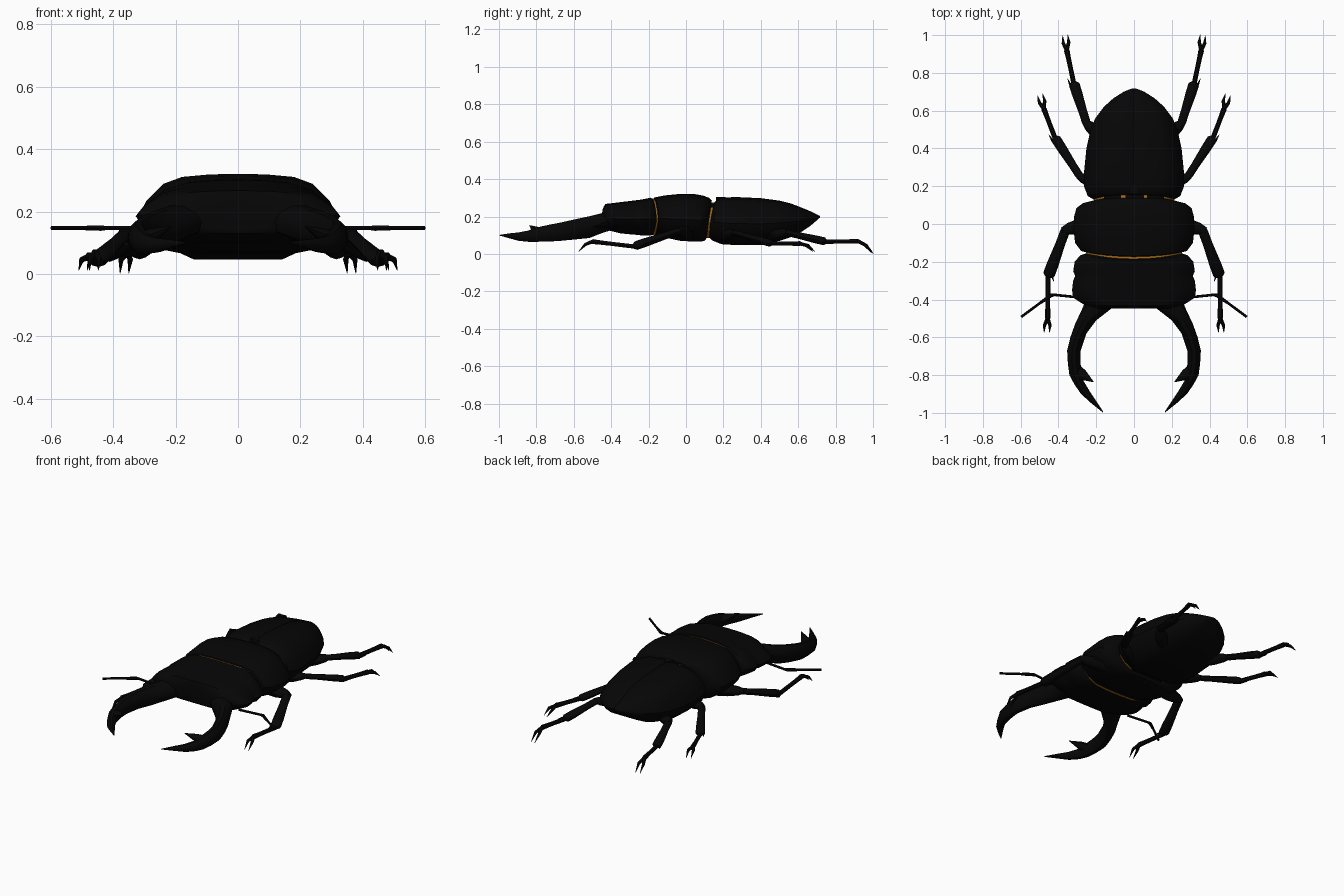
import bpy, bmesh, math
from mathutils import Vector

if "Cube" in bpy.data.objects:
    bpy.data.objects.remove(bpy.data.objects["Cube"])


def material(name, rgb):
    m = bpy.data.materials.new(name)
    m.diffuse_color = (*rgb, 1)
    m.use_nodes = True
    m.node_tree.nodes["Principled BSDF"].inputs["Base Color"].default_value = m.diffuse_color
    return m


BLACK = material("shell black", (0.0018, 0.0018, 0.0018))
ORANGE = material("joint orange", (0.40, 0.15, 0.012))


def loft(name, rings, mirror=False, mats=(BLACK,), angle=35):
    """Skin a list of equal-length closed rings and cap both ends."""
    bm = bmesh.new()
    vs = [[bm.verts.new(p) for p in r] for r in rings]
    n = len(rings[0])
    for a, b in zip(vs, vs[1:]):
        for i in range(n):
            j = (i + 1) % n
            bm.faces.new((a[i], a[j], b[j], b[i]))
    bm.faces.new(vs[0][::-1])
    bm.faces.new(vs[-1])
    bmesh.ops.recalc_face_normals(bm, faces=bm.faces)
    me = bpy.data.meshes.new(name)
    bm.to_mesh(me)
    bm.free()
    for m in mats:
        me.materials.append(m)
    ob = bpy.data.objects.new(name, me)
    bpy.context.collection.objects.link(ob)
    bpy.ops.object.select_all(action='DESELECT')
    ob.select_set(True)
    bpy.context.view_layer.objects.active = ob
    bpy.ops.object.shade_smooth_by_angle(angle=math.radians(angle))
    if mirror:
        ob.modifiers.new("mirror", 'MIRROR')
    return ob


# Half cross-section of the body: (width fraction, height fraction)
HALF = [(0, 1), (.04, 1), (.3, .99), (.56, .96), (.75, .87), (.92, .65), (1, .45),
        (.94, .28), (.75, .1), (.54, 0), (.25, 0), (0, 0)]


def section(y, w, lo, hi, bow=0, slant=0, groove=0):
    """One body ring; bow curves it in plan, slant tilts it in side view."""
    pts = []
    for fx, fz in HALF:
        z = lo + (hi - lo) * fz - (groove if fx == 0 and fz == 1 else 0)
        pts.append(Vector((fx * w, y - bow * (1 - fx * fx) + slant * (fz - 1), z)))
    left = [Vector((-p.x, p.y, p.z)) for p in pts[-2:0:-1]]
    return pts + left


def body(name, stations, **kw):
    return loft(name, [section(*s) for s in stations], **kw)


def tube(name, pts, radii, sides=8, flat=1.0, mirror=True):
    """Tapered limb along a path; flat squashes its vertical thickness."""
    pts = [Vector(p) for p in pts]
    rings = []
    for i, (p, r) in enumerate(zip(pts, radii)):
        t = (pts[min(i + 1, len(pts) - 1)] - pts[max(i - 1, 0)]).normalized()
        u = t.cross(Vector((0, 0, 1))).normalized()
        v = u.cross(t)
        rings.append([p + u * r * math.cos(a) + v * r * flat * math.sin(a)
                      for a in (2 * math.pi * k / sides for k in range(sides))])
    return loft(name, rings, mirror, angle=50)


# Wing cases with a centre groove
body("wing_cases", [
    (.147, .215, .09, .280, -.008, .03, .003), (.165, .245, .072, .295, -.006, .03, .005),
    (.21, .265, .052, .302, 0, .02, .005), (.27, .265, .047, .304, 0, 0, .005),
    (.40, .252, .047, .298, 0, 0, .005), (.50, .23, .07, .285, 0, 0, .005),
    (.56, .205, .09, .27, 0, 0, .005), (.62, .16, .12, .247, 0, 0, .004),
    (.665, .11, .15, .228, 0, 0, .003), (.70, .055, .18, .211, 0, 0, .002),
    (.717, .012, .195, .203)])

# Thorax shield
body("thorax", [
    (-.149, .255, .106, .294, .026), (-.143, .28, .10, .302, .026),
    (-.10, .312, .087, .313, .012), (-.03, .32, .07, .321), (.04, .317, .066, .321),
    (.09, .305, .066, .312, 0, .01), (.124, .27, .07, .300, 0, .025),
    (.138, .22, .08, .285, 0, .03)])

# Head, with a small notch in each side
body("head", [
    (-.455, .17, .15, .215, -.02), (-.452, .21, .14, .255, -.016),
    (-.425, .268, .13, .267, .008), (-.39, .322, .12, .272), (-.35, .328, .11, .277),
    (-.30, .322, .105, .283), (-.275, .311, .103, .286), (-.25, .322, .10, .289),
    (-.20, .314, .098, .296, .01), (-.166, .285, .10, .301, .022),
    (-.157, .258, .106, .294, .026)])

# Orange membrane between head and thorax, proud on the underside
body("head_joint", [(-.160, .254, .100, .296, .026), (-.146, .254, .100, .296, .026)],
     mats=(ORANGE,))

# Waist: black above and below, orange at the sides
neck = body("waist_joint", [(.11, .213, .085, .272, 0, .03), (.18, .213, .085, .272, 0, .03)],
            mats=(BLACK, ORANGE))
for f in neck.data.polygons:
    if abs(f.center.x) > .13 and f.center.z < .25:
        f.material_index = 1


def waist_patch(x0, x1):
    """Thin orange scrap on top of the waist."""
    quad = [(x0, .132), (x1, .132), (x1, .155), (x0, .155)]
    loft("waist_patch", [[(x, y, z) for x, y in quad] for z in (.268, .275)], mats=(ORANGE,))


waist_patch(-.07, -.045)
waist_patch(.052, .068)

# Small shield plate at the front of the wing cases
tri = [(-.03, .16), (.03, .16), (.018, .19), (0, .21), (-.018, .19)]
loft("shield_plate", [[(x, y, z) for x, y in tri] for z in (.28, .304)])


# Mandibles: (outer x, outer y, inner x, inner y, bottom, top)
def mandible_ring(ox, oy, ix, iy, lo, hi):
    o, i = Vector((ox, oy, 0)), Vector((ix, iy, 0))
    ring = []
    for k in range(10):
        a = 2 * math.pi * k / 10
        p = (o + i) / 2 + (o - i) / 2 * math.cos(a)
        p.z = (lo + hi) / 2 + (hi - lo) / 2 * math.sin(a) / math.sin(math.radians(72))
        ring.append(p)
    return ring


loft("mandible", [mandible_ring(*s) for s in [
    (.25, -.38, .09, -.40, .13, .225), (.27, -.44, .11, -.44, .115, .22),
    (.312, -.53, .20, -.51, .085, .20), (.337, -.60, .252, -.58, .078, .185),
    (.354, -.67, .282, -.67, .07, .168), (.35, -.74, .284, -.73, .066, .155),
    (.342, -.80, .276, -.79, .065, .142), (.315, -.85, .268, -.83, .065, .125),
    (.28, -.90, .235, -.885, .070, .115), (.225, -.95, .205, -.93, .083, .11),
    (.165, -.998, .163, -.993, .098, .102)]], mirror=True)
tube("mandible_tooth", [(.315, -.775, .105), (.27, -.80, .125), (.215, -.836, .152)],
     [.04, .028, .002], flat=.8)

# Antennae
tube("antenna", [(.28, -.39, .147), (.42, -.375, .147), (.44, -.378, .147),
                 (.475, -.403, .147), (.50, -.42, .147), (.597, -.492, .147)],
     [.007, .007, .010, .009, .007, .007], sides=6)


# Legs: each has a femur, tibia, spur, foot and two claws
def leg(name, hip, knee, ankle, toe, tip, r):
    hip, knee, ankle, toe, tip = (Vector(p) for p in (hip, knee, ankle, toe, tip))
    f = lambda a, b, ts: [a.lerp(b, t) for t in ts]
    tube(name + "_femur", f(hip, knee, (0, .3, .7, .93, 1.08)),
         [r * .9, r * 1.4, r * 1.35, r * 1.05, r * .55], flat=.85)
    tube(name + "_tibia", f(knee, ankle, (-.06, .05, .3, .75, .95, 1)),
         [r * .5, r * .85, r * .85, r * 1.05, r * 1.05, r * .6], flat=.75)
    d = (toe - ankle).normalized()
    side = d.cross(Vector((0, 0, 1))).normalized()
    base = ankle - d * .02 + side * r * .6
    tube(name + "_spur", [base, base + d * .045 + side * r * .4], [r * .35, .001], sides=5)
    tube(name + "_foot", f(ankle - d * .01, toe, (0, .25, .5, .75, 1)),
         [.013, .013, .0125, .013, .015], sides=6)
    for k in (-1, 1):
        end = tip + side * k * .014
        mid = toe.lerp(end, .5) + side * k * .008 + Vector((0, 0, .012))
        tube(name + "_claw", [toe, mid, end], [.011, .009, .001], sides=6)


leg("front_leg", (.12, .03, .10), (.362, -.03, .125), (.455, -.28, .04),
    (.457, -.50, .066), (.462, -.575, .012), .030)
leg("middle_leg", (.10, .17, .08), (.285, .25, .115), (.42, .46, .055),
    (.477, .61, .055), (.497, .685, .012), .025)
leg("hind_leg", (.08, .38, .08), (.25, .53, .115), (.32, .75, .065),
    (.356, .92, .068), (.364, 1.0, .002), .027)
